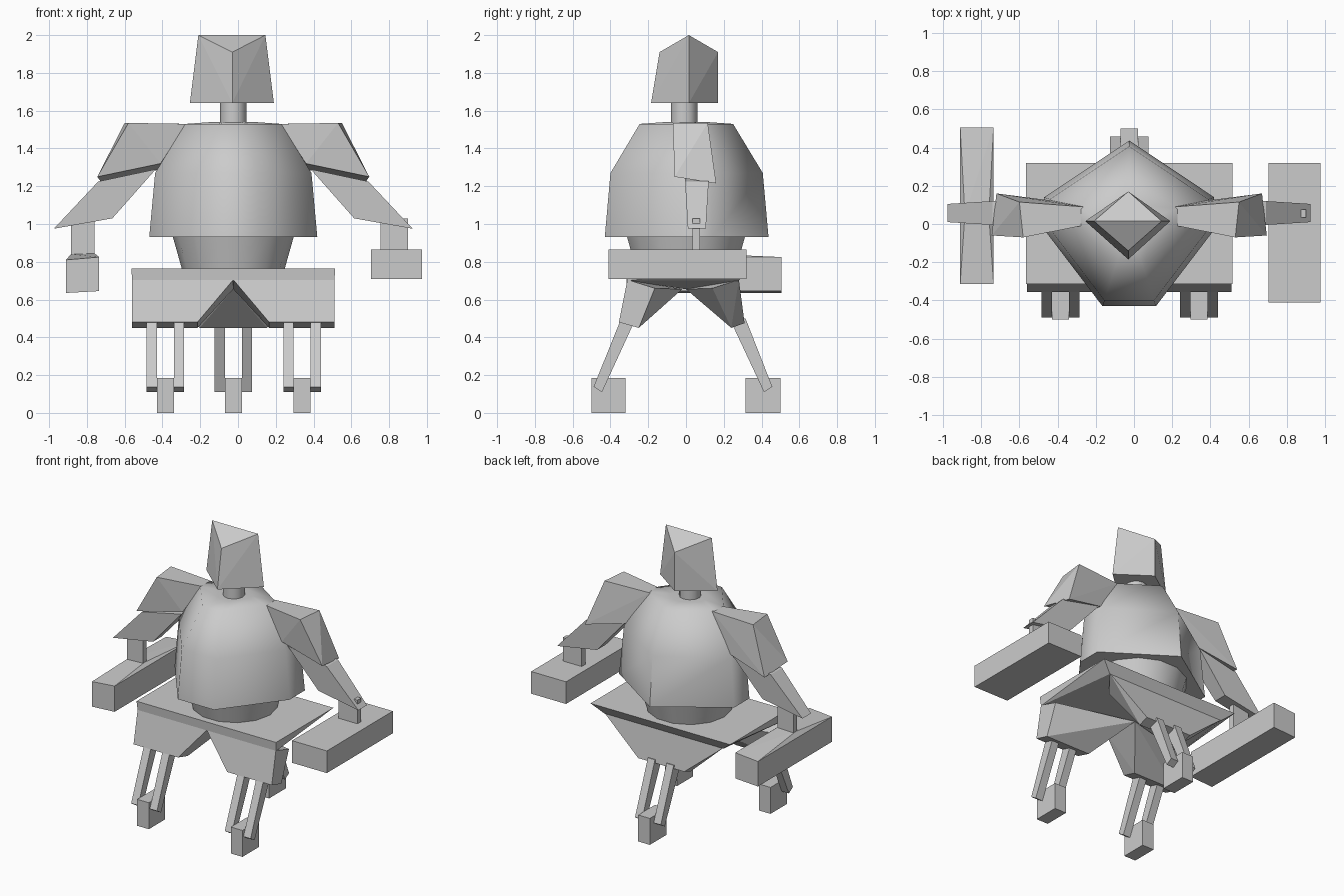
import bpy, bmesh, math

if "Cube" in bpy.data.objects:
    bpy.data.objects.remove(bpy.data.objects["Cube"])

CX = -0.025  # the body's own centre line


def finish(name, bm, smooth=None):
    bmesh.ops.recalc_face_normals(bm, faces=bm.faces[:])
    me = bpy.data.meshes.new(name)
    bm.to_mesh(me)
    bm.free()
    ob = bpy.data.objects.new(name, me)
    bpy.context.collection.objects.link(ob)
    if smooth:
        me.shade_smooth()
        me.set_sharp_from_angle(angle=math.radians(smooth))
    return ob


def hull(name, pts):
    """Faceted convex block from its corner points."""
    bm = bmesh.new()
    for p in pts:
        bm.verts.new(p)
    bmesh.ops.convex_hull(bm, input=bm.verts[:])
    bmesh.ops.delete(bm, geom=[v for v in bm.verts if not v.link_faces], context='VERTS')
    bmesh.ops.dissolve_limit(bm, angle_limit=0.03, verts=bm.verts[:], edges=bm.edges[:])
    return finish(name, bm)


def box(name, x, y, z):
    return hull(name, [(a, b, c) for a in x for b in y for c in z])


def bar(name, x, yz):
    """Side profile in y-z, extruded along x."""
    return hull(name, [(a, b, c) for a in x for b, c in yz])


def loft(name, outline, rings, smooth, cy=0.0):
    """Stack scaled copies (z, scale) of an outline, capped at both ends."""
    bm = bmesh.new()
    loops = [[bm.verts.new((CX + x * s, cy + y * s, z)) for x, y in outline] for z, s in rings]
    n = len(outline)
    for lo, hi in zip(loops, loops[1:]):
        for i in range(n):
            bm.faces.new((lo[i], lo[(i + 1) % n], hi[(i + 1) % n], hi[i]))
    bm.faces.new(loops[0][::-1])
    bm.faces.new(loops[-1])
    return finish(name, bm, smooth)


def circle(n):
    return [(math.cos(2 * math.pi * i / n), math.sin(2 * math.pi * i / n)) for i in range(n)]


# Head: diamond block with a ridged top
hull("head", [(-.03, -.185, 1.64), (.19, .015, 1.64), (-.03, .17, 1.64), (-.255, .015, 1.64),
              (-.03, -.14, 1.91), (.145, .015, 2.0), (-.03, .17, 1.91), (-.21, .015, 2.0)])
loft("neck", circle(12), [(1.50, .07), (1.645, .07)], 40, -.01)

# Torso and waist
torso = [(0, .437), (-.445, .14), (-.445, -.03), (-.14, -.43),
         (.14, -.43), (.445, -.03), (.445, .14)]
loft("torso", torso, [(.93, 1), (1.27, .93), (1.53, .57), (1.54, .25)], 65)
loft("waist", circle(14), [(.755, .27), (.95, .325)], 50)

# Pelvis plate with a shallow pointed underside
hull("pelvis", [(CX + s * .54, y, .765) for s in (-1, 1) for y in (-.315, .32)]
     + [(CX + s * .535, -.31, .70) for s in (-1, 1)]
     + [(CX + s * .46, .28, .70) for s in (-1, 1)] + [(CX, 0, .655)])

# Thighs: two at the front, one wide one at the back
for side, s in (("left", -1), ("right", 1)):
    xo, xi = CX + s * .535, CX + s * .19
    hull("front_thigh_" + side, [
        (xo, -.31, .705), (CX, -.31, .705), (xo, -.355, .48), (xi, -.355, .48),
        (xo, -.25, .45), (xi, -.25, .45), (xo, -.165, .66), (CX, -.02, .655)])
hull("back_thigh", [(CX, 0, .655)] + [
    (CX + s * w, y, z) for s in (-1, 1)
    for w, y, z in ((.46, .28, .705), (.178, .31, .475), (.178, .24, .45), (.35, .14, .66))])

# Shins (paired bars) and feet
front_bar = [(-.343, .50), (-.27, .49), (-.445, .11), (-.489, .138)]
back_bar = [(.315, .50), (.235, .49), (.413, .11), (.457, .138)]
for leg, x, prof, foot in (("front_left", -.385, front_bar, (-.50, -.32)),
                           ("front_right", .34, front_bar, (-.50, -.32)),
                           ("back", CX, back_bar, (.315, .50))):
    for side, s in (("left", -1), ("right", 1)):
        bar(f"shin_{leg}_{side}", (x + s * .045, x + s * .1), prof)
    box("foot_" + leg, (x - .045, x + .045), foot, (0, .185))

# Arms
for side, s in (("left", -1), ("right", 1)):
    hull("upper_arm_" + side, [(CX + s * x, y, z) for x, y, z in (
        (.24, .09, 1.53), (.25, -.01, 1.53), (.575, .115, 1.535), (.555, -.07, 1.535),
        (.695, .16, 1.215), (.72, -.06, 1.25), (.385, .12, 1.29), (.385, -.03, 1.32))])
    hull("forearm_" + side, [(CX + s * x, y, z) for x, z, ys in (
        (.715, 1.225, (-.005, .12)), (.41, 1.29, (-.005, .12)),
        (.64, 1.03, (.01, .105)), (.95, .975, (.01, .105))) for y in ys])
box("wrist_left", (-.885, -.76), (.035, .075), (.80, 1.03))
box("wrist_right", (.755, .90), (.035, .075), (.83, 1.03))

# Long block hands
hull("hand_left", [(x, y, z) for y in (-.315, .505)
                   for x, z in ((-.91, .635), (-.91, .81), (-.735, .645), (-.735, .825))]
     + [(-.885, .05, .84), (-.76, .05, .845)])
box("hand_right", (.705, .975), (-.41, .32), (.71, .865))
